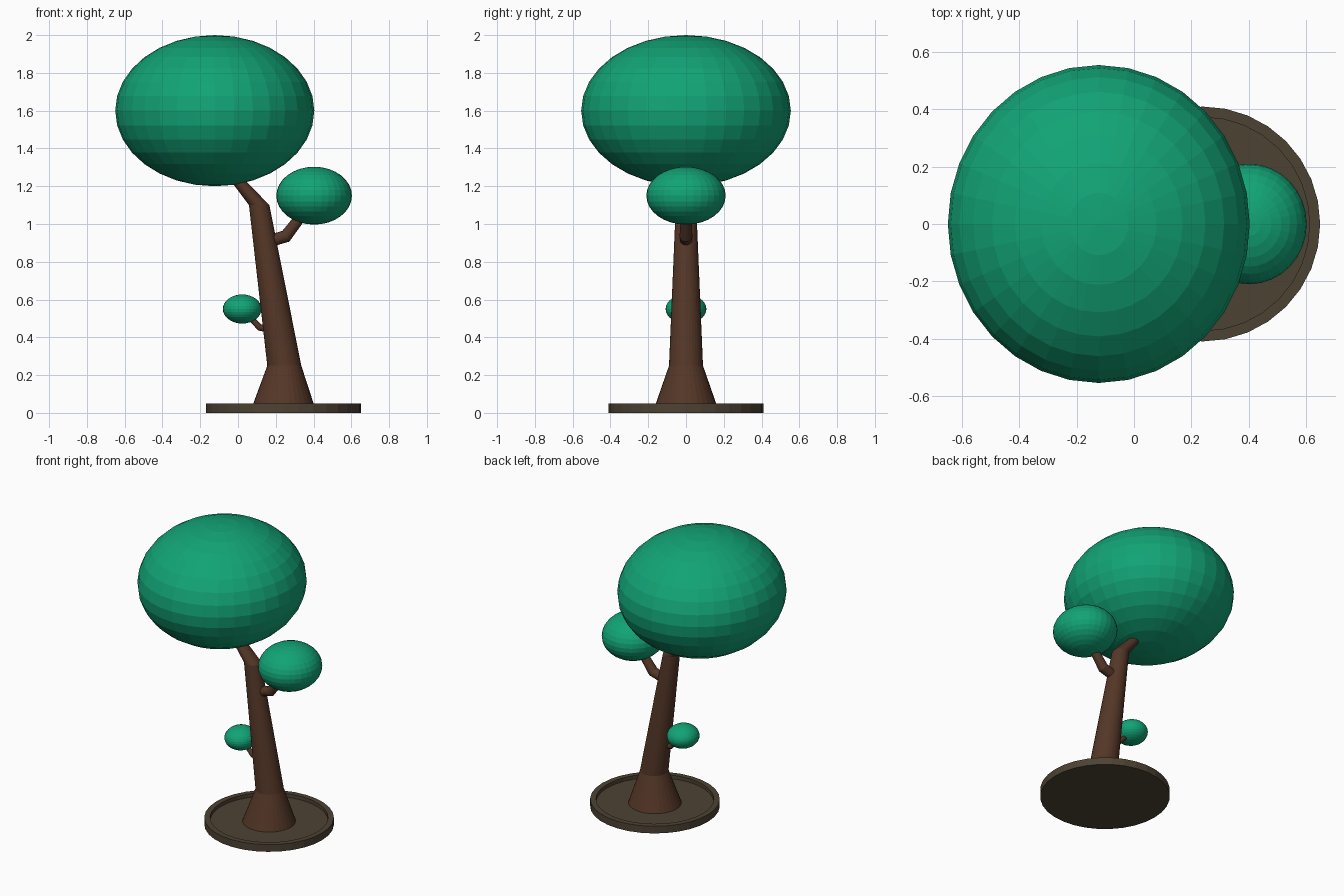
import bpy, bmesh
from math import cos, sin, pi
from mathutils import Vector

if "Cube" in bpy.data.objects:
    bpy.data.objects.remove(bpy.data.objects["Cube"])


def material(name, rgb):
    m = bpy.data.materials.new(name)
    m.diffuse_color = (*rgb, 1)
    m.use_nodes = True
    m.node_tree.nodes["Principled BSDF"].inputs["Base Color"].default_value = m.diffuse_color
    return m


LEAF = material("leaf_green", (0.006, 0.37, 0.18))
BARK = material("bark_brown", (0.09, 0.038, 0.02))
SOIL = material("soil_brown", (0.075, 0.055, 0.033))


def finish(bm, name, mat):
    bmesh.ops.recalc_face_normals(bm, faces=bm.faces)
    me = bpy.data.meshes.new(name)
    bm.to_mesh(me)
    bm.free()
    me.materials.append(mat)
    ob = bpy.data.objects.new(name, me)
    bpy.context.collection.objects.link(ob)
    return ob


def skin(name, rings, mat, sides=32):
    """Skin rings given as (centre, radius, in-plane x axis); all rings share the y axis."""
    bm = bmesh.new()
    loops = []
    for c, r, ax in rings:
        c, ax = Vector(c), Vector(ax).normalized()
        loops.append([bm.verts.new(c + r * (ax * cos(2 * pi * i / sides)
                      + Vector((0, 1, 0)) * sin(2 * pi * i / sides))) for i in range(sides)])
    for a, b in zip(loops, loops[1:]):
        for i in range(sides):
            j = (i + 1) % sides
            bm.faces.new((a[i], a[j], b[j], b[i]))
    bm.faces.new(loops[0])
    bm.faces.new(loops[-1])
    return finish(bm, name, mat)


def upright(name, profile, mat):
    """Horizontal rings from (x, z, radius)."""
    return skin(name, [((x, 0, z), r, (1, 0, 0)) for x, z, r in profile], mat)


def branch(name, path, mat):
    """Bent tube in the xz plane from (x, z, radius), mitred at the bends."""
    pts = [Vector((x, 0, z)) for x, z, r in path]
    rings = []
    for i, p in enumerate(pts):
        d = Vector()
        if i:
            d += (p - pts[i - 1]).normalized()
        if i < len(pts) - 1:
            d += (pts[i + 1] - p).normalized()
        rings.append((p, path[i][2], (d.z, 0, -d.x)))
    return skin(name, rings, mat, 16)


def crown(name, centre, radii):
    bm = bmesh.new()
    bmesh.ops.create_uvsphere(bm, u_segments=32, v_segments=16, radius=1)
    bmesh.ops.scale(bm, vec=radii, verts=bm.verts)
    ob = finish(bm, name, LEAF)
    ob.location = centre


# Round base dish with raised rim
upright("base_dish", [(0.24, 0, 0.41), (0.24, 0.05, 0.41),
                      (0.24, 0.05, 0.373), (0.24, 0.025, 0.373)], SOIL)

# Leaning trunk with flared foot and bent top
upright("trunk", [(0.24, 0.02, 0.17), (0.245, 0.25, 0.09),
                  (0.112, 1.1, 0.054), (-0.06, 1.3, 0.032)], BARK)

# Side branches
branch("upper_branch", [(0.15, 0.905, 0.032), (0.253, 0.935, 0.034), (0.38, 1.1, 0.025)], BARK)
branch("lower_branch", [(0.18, 0.44, 0.018), (0.115, 0.452, 0.018), (0.04, 0.53, 0.013)], BARK)

# Leaf crowns
crown("main_crown", (-0.123, 0, 1.6), (0.527, 0.555, 0.4))
crown("upper_branch_crown", (0.403, 0, 1.15), (0.2, 0.21, 0.153))
crown("lower_branch_crown", (0.022, 0, 0.55), (0.102, 0.108, 0.077))
